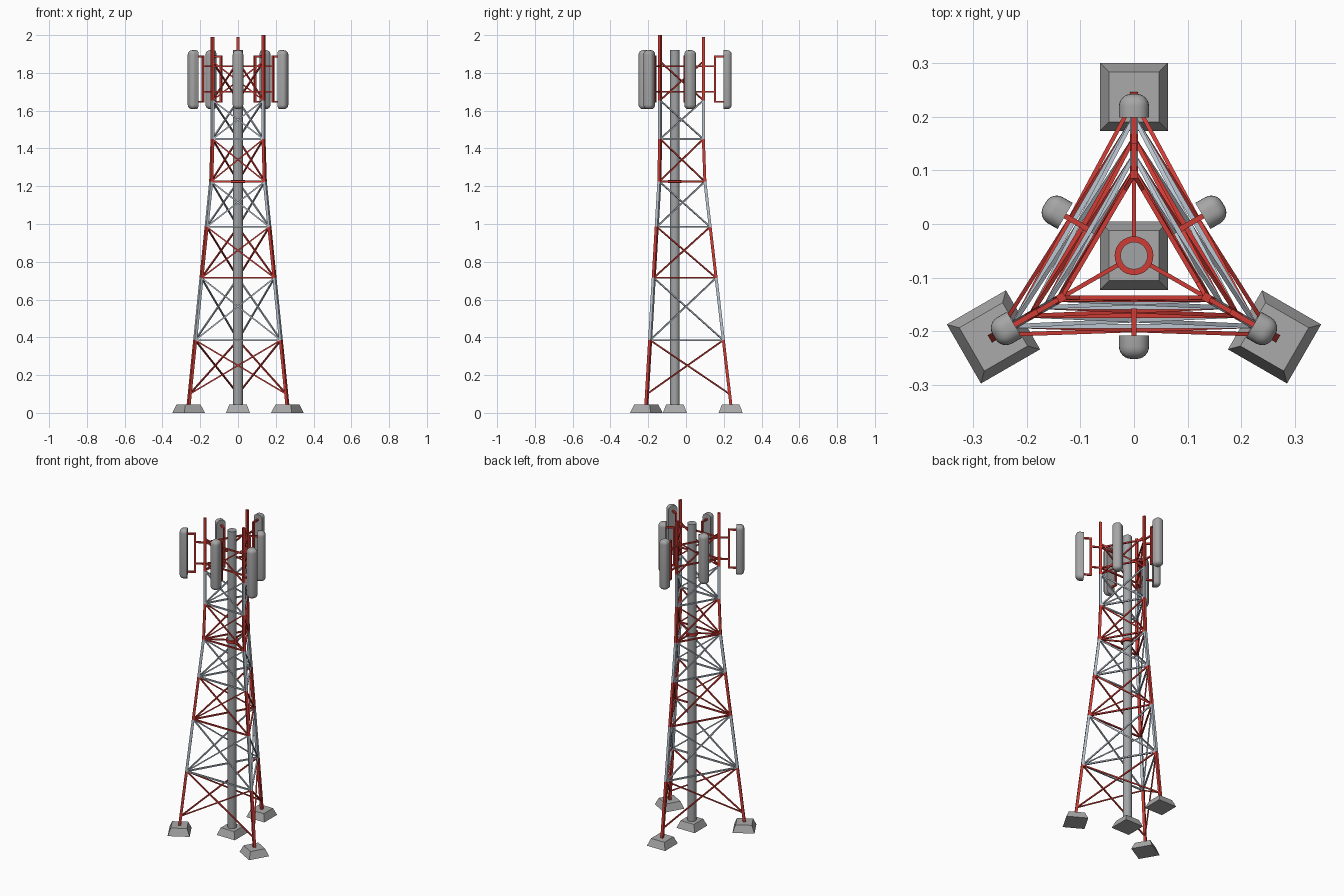
import bpy, bmesh, math
from mathutils import Vector, Matrix

if "Cube" in bpy.data.objects:
    bpy.data.objects.remove(bpy.data.objects["Cube"])

CY = -0.059                       # tower axis sits slightly to the front


def material(name, rgb):
    m = bpy.data.materials.new(name)
    m.diffuse_color = (*rgb, 1)
    m.use_nodes = True
    m.node_tree.nodes["Principled BSDF"].inputs["Base Color"].default_value = m.diffuse_color
    return m


RED = material("signal red", (0.62, 0.045, 0.035))
SILVER = material("galvanised silver", (0.50, 0.56, 0.63))
GREY = material("panel grey", (0.38, 0.38, 0.38))
STEEL = material("mast grey", (0.36, 0.37, 0.38))
CONCRETE = material("concrete", (0.40, 0.40, 0.40))


def polar(r, deg, z):
    a = math.radians(deg)
    return Vector((r * math.cos(a), CY + r * math.sin(a), z))


def finish(bm, name, mat, smooth=False):
    bmesh.ops.recalc_face_normals(bm, faces=bm.faces)
    me = bpy.data.meshes.new(name)
    bm.to_mesh(me)
    bm.free()
    me.materials.append(mat)
    ob = bpy.data.objects.new(name, me)
    bpy.context.collection.objects.link(ob)
    if smooth:
        bpy.context.view_layer.objects.active = ob
        ob.select_set(True)
        bpy.ops.object.shade_smooth_by_angle(angle=math.radians(35))
        ob.select_set(False)
    return ob


def bar(bm, p, q, w, side=Vector((0, 0, 1)), h=None):
    """Rectangular bar from p to q; w across, h along the side direction."""
    h = h or w
    d = (q - p).normalized()
    x = d.cross(side).normalized()
    y = x.cross(d)
    rot = Matrix((x, y, d)).transposed().to_4x4()
    size = Matrix.Diagonal((w, h, (q - p).length, 1))
    bmesh.ops.create_cube(bm, size=1, matrix=Matrix.Translation((p + q) / 2) @ rot @ size)


def tube(bm, z0, z1, r, n=32):
    bmesh.ops.create_cone(bm, cap_ends=True, segments=n, radius1=r, radius2=r, depth=z1 - z0,
                          matrix=Matrix.Translation((0, CY, (z0 + z1) / 2)))


def leg(a, z):
    """Point on the leg at angle a and height z; the back leg stands slightly closer in."""
    r = 0.164 + (0.302 - 0.164) * max(0, 1.225 - z) / 1.185
    r -= 0.008 * min(1, max(0, z - 1.225) / 0.225)
    return polar(r - (0.005 if a % 360 == 90 else 0), a, z)


CORNERS = (90, 210, 330)
LEVELS = (0.035, 0.385, 0.715, 0.985, 1.225, 1.45, 1.655, 1.99)

# Legs and cross bracing, one colour band per bay
for i, (z0, z1) in enumerate(zip(LEVELS, LEVELS[1:])):
    mat = SILVER if i % 2 else RED
    legs, braces = bmesh.new(), bmesh.new()
    for a in CORNERS:
        top = 2.0 if z1 == 1.99 and a == 330 else z1
        bar(legs, leg(a, z0), leg(a, top), 0.0155, polar(1, a, 0) - polar(0, a, 0))
        b = a + 120
        lo = 0.10 if i == 0 else z0
        hi = min(z1, 1.86)
        for s, e in ((a, b), (b, a)):
            bar(braces, leg(s, lo), leg(e, hi), 0.0075)
    finish(legs, f"leg_section_{i + 1}", mat)
    finish(braces, f"cross_braces_{i + 1}", mat)

# Horizontal girts around the triangle
for z, mat in ((0.385, SILVER), (0.715, RED), (0.985, SILVER), (1.225, RED),
               (1.45, SILVER), (1.70, RED), (1.835, RED)):
    bm = bmesh.new()
    for a in CORNERS:
        bar(bm, leg(a, z), leg(a + 120, z), 0.0085)
    finish(bm, f"girts_{int(z * 1000)}", mat)

# Central mast, its collar and the spokes holding it to the legs
bm = bmesh.new()
tube(bm, 0.03, 1.92, 0.0255)
finish(bm, "central_mast", STEEL, True)
bm = bmesh.new()
tube(bm, 1.217, 1.233, 0.036)
finish(bm, "mast_collar", RED, True)
bm = bmesh.new()
for a in CORNERS:
    bar(bm, polar(0.03, a, 1.225), leg(a, 1.225), 0.008)
finish(bm, "mast_spokes", RED)

# Concrete footings: tapered square blocks
for name, r, a in (("centre", 0, 90), ("back", 0.2955, 90), ("left", 0.302, 210), ("right", 0.302, 330)):
    bm = bmesh.new()
    s = math.sqrt(2)
    bmesh.ops.create_cone(bm, cap_ends=True, segments=4, radius1=0.0635 * s, radius2=0.0465 * s, depth=0.044,
                          matrix=Matrix.Translation(polar(r, a, 0.022))
                          @ Matrix.Rotation(math.radians(a + 45), 4, 'Z'))
    finish(bm, f"footing_{name}", CONCRETE)


# Panel antennas with their C-shaped brackets
def antenna(tag, a, inner, support):
    bm = bmesh.new()
    depth, width, height = 0.044, 0.056, 0.312
    bmesh.ops.create_cube(bm, size=1, matrix=Matrix.Diagonal((depth, width, height, 1)))
    edges = [e for e in bm.edges if any(v.co.x > 0 for v in e.verts)]   # keep the back face sharp
    bmesh.ops.bevel(bm, geom=edges, offset=0.023, segments=6, profile=0.5, affect='EDGES')
    bm.transform(Matrix.Translation(polar(inner + depth / 2, a, 1.764))
                 @ Matrix.Rotation(math.radians(a), 4, 'Z'))
    finish(bm, f"antenna_{tag}", GREY, True)

    bm = bmesh.new()
    pole = inner - 0.044
    bar(bm, polar(pole, a, 1.642), polar(pole, a, 1.892), 0.011, polar(1, a, 0) - polar(0, a, 0))
    for z in (1.647, 1.887):
        bar(bm, polar(pole, a, z), polar(inner + 0.004, a, z), 0.010)
    for z in (1.70, 1.835):
        if support:
            bar(bm, polar(support, a, z), polar(pole, a, z), 0.009)
    finish(bm, f"antenna_bracket_{tag}", RED)


for n, a in enumerate(CORNERS):
    antenna(f"corner_{n + 1}", a, 0.257, 0.152)
    antenna(f"side_{n + 1}", a + 60, 0.148, None)
